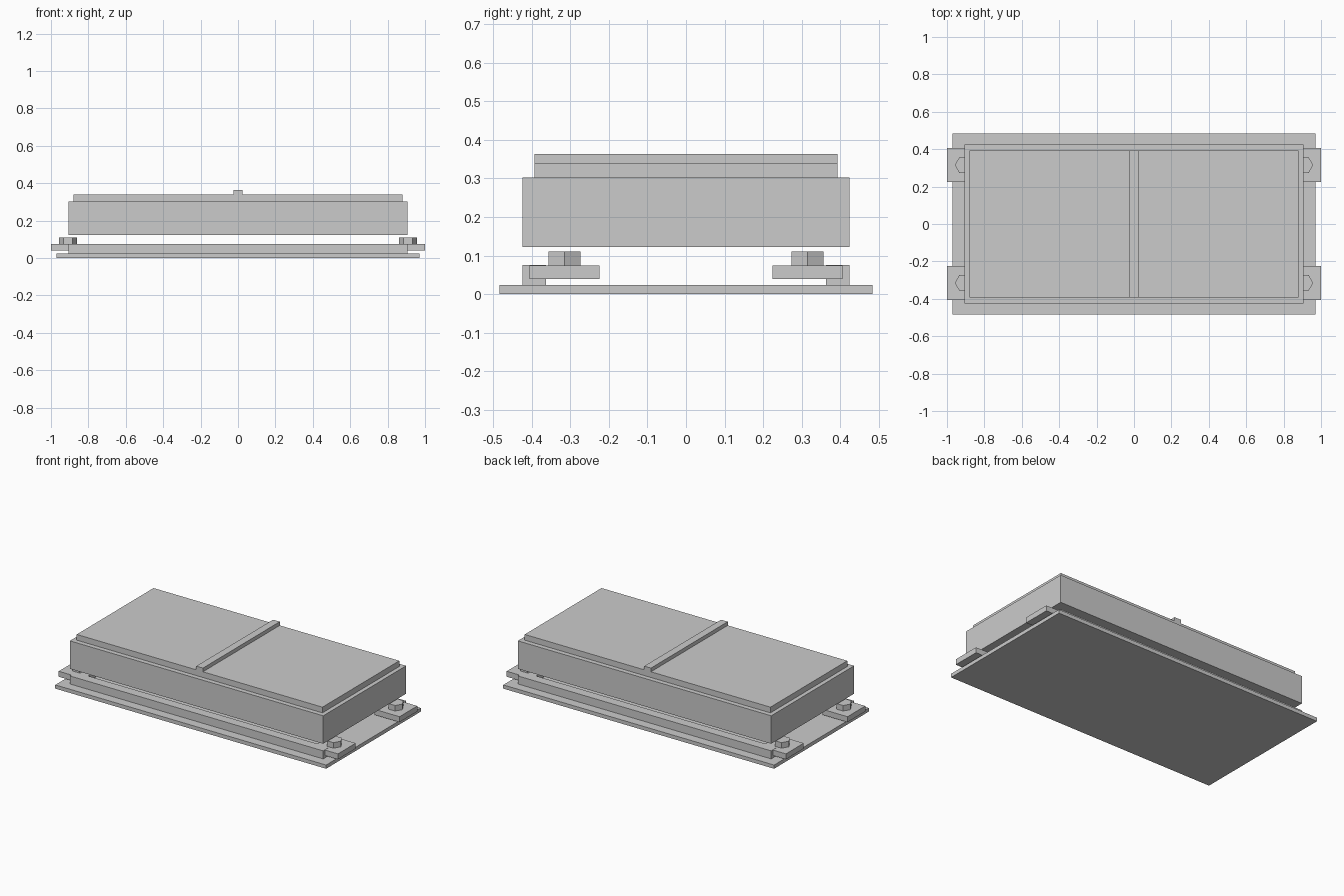
import bpy
from math import radians

if "Cube" in bpy.data.objects:
    bpy.data.objects.remove(bpy.data.objects["Cube"])


def box(name, x0, x1, y0, y1, z0, z1):
    bpy.ops.mesh.primitive_cube_add(
        size=1, location=((x0 + x1) / 2, (y0 + y1) / 2, (z0 + z1) / 2))
    ob = bpy.context.object
    ob.name = name
    ob.scale = (x1 - x0, y1 - y0, z1 - z0)
    bpy.ops.object.transform_apply(location=False, rotation=False, scale=True)
    return ob


def slab(name, hx, hy, z0, z1):
    return box(name, -hx, hx, -hy, hy, z0, z1)


# Bottom plate, main housing, lid and the ridge across the lid
slab("base_plate", 0.97, 0.484, 0.0, 0.024)
slab("housing", 0.907, 0.424, 0.122, 0.303)
slab("lid", 0.88, 0.393, 0.303, 0.34)
slab("lid_ridge", 0.024, 0.393, 0.34, 0.364)

for sy, side in ((-1, "front"), (1, "back")):
    # Long rail on the plate
    ys = sorted((sy * 0.363, sy * 0.424))
    box(f"{side}_rail", -0.907, 0.907, ys[0], ys[1], 0.024, 0.076)
    for sx, end in ((-1, "left"), (1, "right")):
        # Mounting tab with a hex bolt head
        xs = sorted((sx * 0.82, sx * 1.0))
        ys = sorted((sy * 0.224, sy * 0.406))
        box(f"{side}_{end}_tab", xs[0], xs[1], ys[0], ys[1], 0.039, 0.0745)
        bpy.ops.mesh.primitive_cylinder_add(
            vertices=6, radius=0.048, depth=0.036,
            location=(sx * 0.91, sy * 0.315, 0.0925),
            rotation=(0, 0, radians(30)))
        bpy.context.object.name = f"{side}_{end}_bolt"
